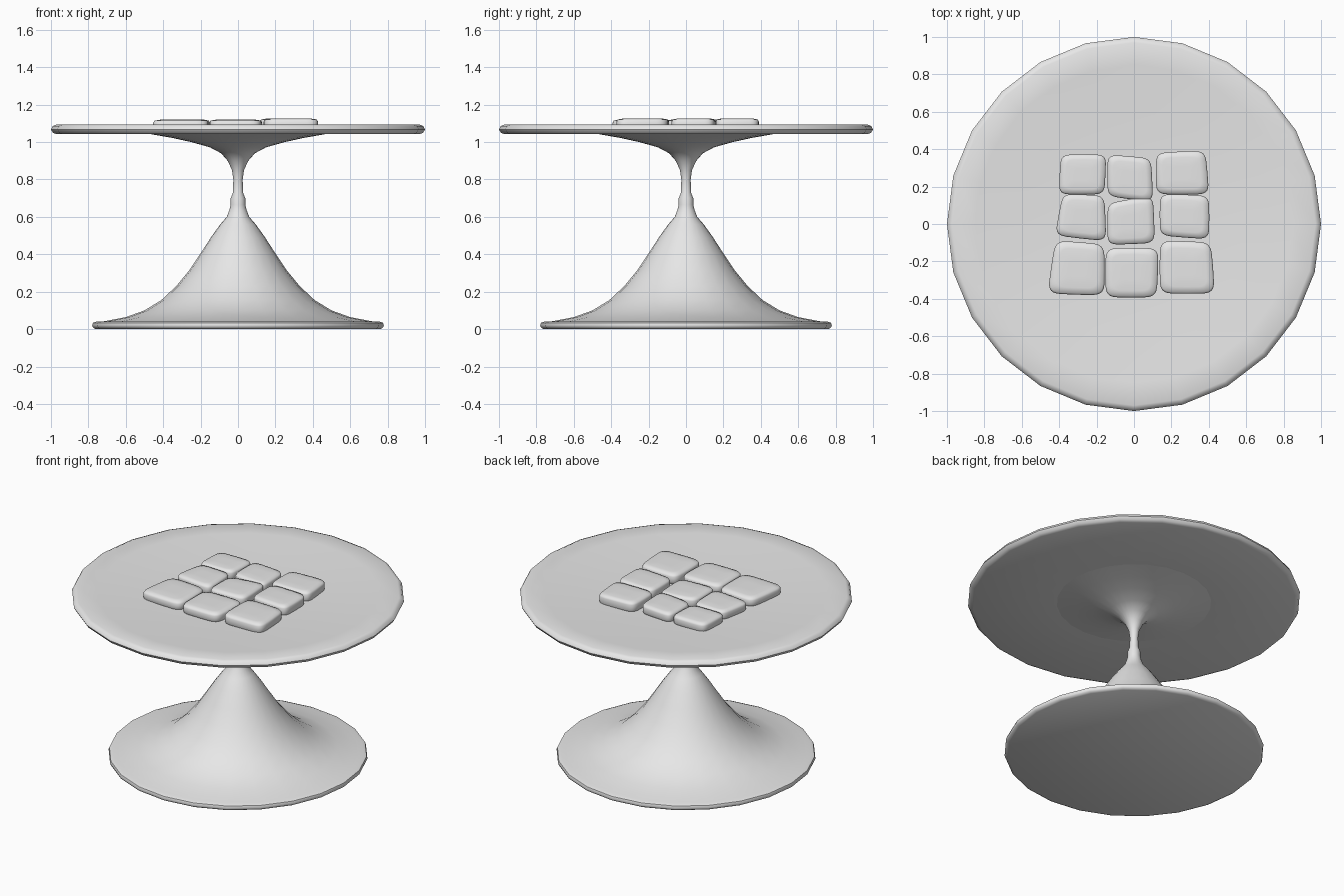
import bpy
import bmesh
from math import cos, sin, pi, radians, copysign
from mathutils import Vector

cube = bpy.data.objects.get("Cube")
if cube:
    bpy.data.objects.remove(cube, do_unlink=True)

grey = bpy.data.materials.new("plain_grey")
grey.use_nodes = True
grey.diffuse_color = (0.8, 0.8, 0.8, 1)
grey.node_tree.nodes["Principled BSDF"].inputs["Base Color"].default_value = (0.8, 0.8, 0.8, 1)

SIDES = 24


def loft(name, rings, angle):
    """Skin a stack of equal rings, cap both ends and smooth up to an angle."""
    bm = bmesh.new()
    loops = [[bm.verts.new(p) for p in ring] for ring in rings]
    count = len(rings[0])
    for low, high in zip(loops, loops[1:]):
        for i in range(count):
            j = (i + 1) % count
            bm.faces.new((low[i], low[j], high[j], high[i]))
    bm.faces.new(loops[0][::-1])
    bm.faces.new(loops[-1])
    bmesh.ops.recalc_face_normals(bm, faces=bm.faces)
    mesh = bpy.data.meshes.new(name)
    bm.to_mesh(mesh)
    bm.free()
    mesh.materials.append(grey)
    obj = bpy.data.objects.new(name, mesh)
    bpy.context.collection.objects.link(obj)
    bpy.ops.object.select_all(action='DESELECT')
    obj.select_set(True)
    bpy.context.view_layer.objects.active = obj
    bpy.ops.object.shade_smooth_by_angle(angle=radians(angle))
    return obj


def lathe(name, profile, angle=50):
    """Turn a (radius, height) profile around the z axis."""
    turns = [2 * pi * i / SIDES for i in range(SIDES)]
    loft(name, [[Vector((r * cos(a), r * sin(a), z)) for a in turns]
                for r, z in profile], angle)


def tile(name, corners, top):
    """Pillow-like slab whose rounded outline is stretched over four corners."""
    a, b, c, d = [Vector((x, y)) / 100 for x, y in corners]

    def ring(scale, z):
        points = []
        for i in range(32):
            t = 2 * pi * i / 32
            u, v = [copysign(abs(w) ** 0.36, w) * scale for w in (cos(t), sin(t))]
            p = ((a * (1 - u) + b * (1 + u)) * (1 - v)
                 + (d * (1 - u) + c * (1 + u)) * (1 + v)) / 4
            points.append(p.to_3d() + Vector((0, 0, z)))
        return points

    loft(name, [ring(0.97, 1.055), ring(1.02, 1.075), ring(1.02, top - 0.016),
                ring(0.97, top - 0.005), ring(0.75, top), ring(0.3, top)], 80)


# Base plate and flared pedestal
lathe("base_plate", [(0.76, 0), (0.775, 0.008), (0.78, 0.02), (0.775, 0.034),
                     (0.755, 0.041), (0.4, 0.041)])
lathe("pedestal", [(0.75, 0.036), (0.7, 0.045), (0.6, 0.064), (0.5, 0.1),
                   (0.41, 0.155), (0.33, 0.23), (0.26, 0.315), (0.2, 0.405),
                   (0.145, 0.49), (0.095, 0.56), (0.06, 0.6), (0.045, 0.64),
                   (0.039, 0.665), (0.039, 0.7), (0.027, 0.73), (0.025, 0.8),
                   (0.032, 0.85), (0.055, 0.9), (0.09, 0.94), (0.15, 0.972),
                   (0.25, 1.0), (0.35, 1.022), (0.47, 1.043)])

# Shallow dished top with a rounded rim
lathe("table_top", [(0.4, 1.042), (0.97, 1.042), (0.99, 1.05), (1.0, 1.068),
                    (0.99, 1.086), (0.97, 1.094), (0.85, 1.088), (0.6, 1.072),
                    (0.3, 1.063), (0.05, 1.06)])

# Nine irregular tiles: corners in hundredths, anticlockwise from front left
TILES = {
    "back_right": ((-40, 16), (-16, 16), (-15, 37), (-39, 37)),
    "back_middle": ((-14, 15), (10, 12), (9, 35), (-14, 37)),
    "back_left": ((12, 16), (40, 16), (38, 39), (12, 38)),
    "centre_right": ((-42, -6), (-15, -9), (-16, 15), (-38, 16)),
    "centre_middle": ((-14, -11), (11, -10), (10, 15), (-14, 11)),
    "centre_left": ((14, -6), (40, -8), (40, 15), (14, 16)),
    "front_right": ((-46, -37), (-16, -38), (-16, -11), (-42, -9)),
    "front_middle": ((-15, -39), (12, -39), (13, -13), (-15, -13)),
    "front_left": ((14, -37), (43, -37), (41, -10), (14, -9)),
}
for place, corners in TILES.items():
    top = 1.126 if place.endswith("left") else 1.12
    tile(place + "_tile", corners, top)
